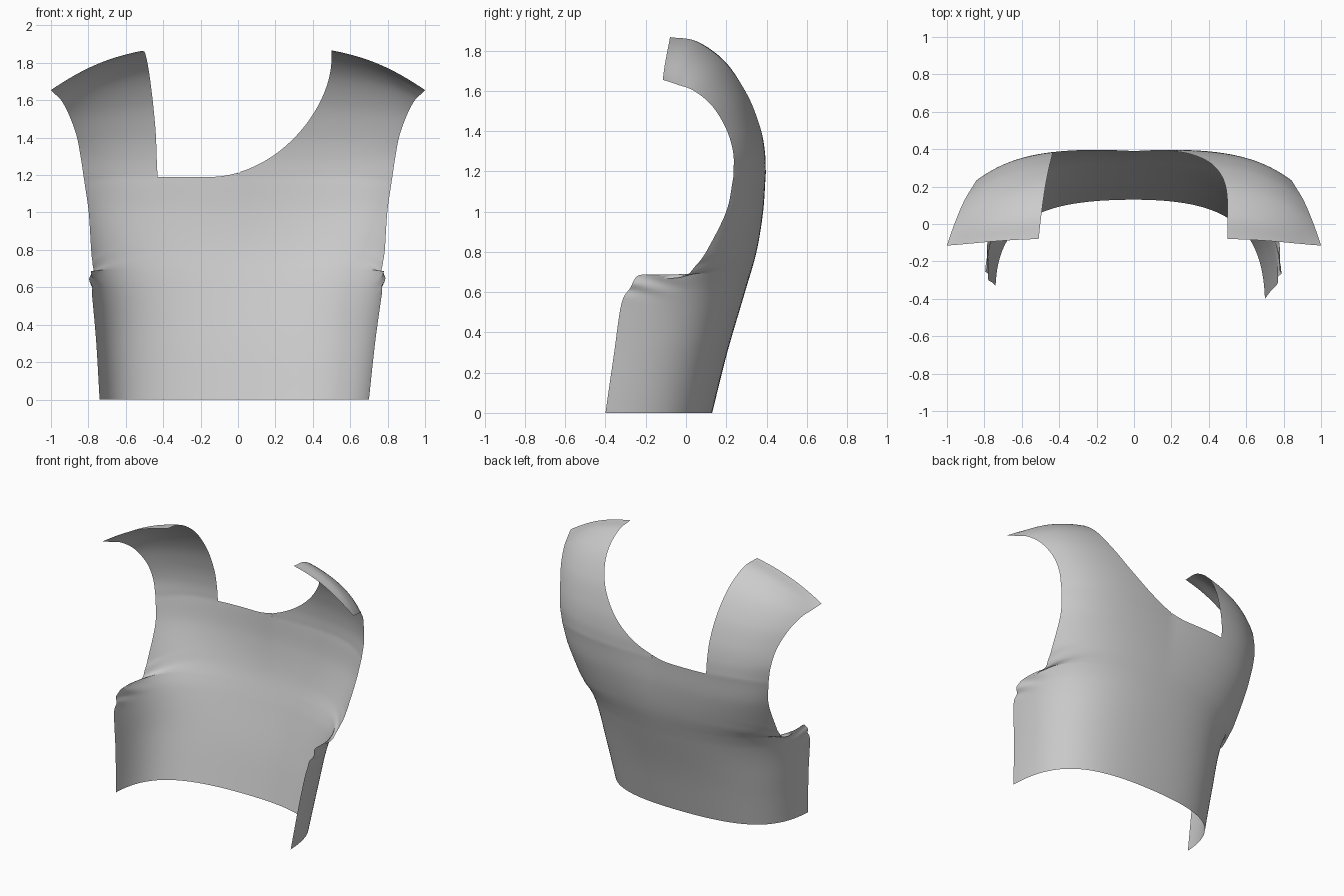
import bpy, bmesh, math
from mathutils import Vector

if "Cube" in bpy.data.objects:
    bpy.data.objects.remove(bpy.data.objects["Cube"])

# Body cross-sections by height: z | centre back y, bend position, bend depth, side x, side y
BODY = [
    (0, .13, .98, .25, .72, -.365),
    (.3, .205, 1.0, .26, .745, -.335),
    (.6, .293, 1.01, .28, .78, -.312),
    (.8, .35, 1.0, .29, .825, -.13),
    (1.0, .381, .93, .31, .832, .1),
    (1.19, .39, .85, .34, .825, .23),
]
# Body rows: centre z, side edge x, y, z (last ones climb the armhole)
ROWS = [
    (0, .72, -.365, 0), (.3, .745, -.335, .3), (.54, .772, -.31, .54), (.62, .78, -.27, .62),
    (.68, .785, -.225, .685), (.73, .776, -.1, .668), (.78, .772, 0, .68), (.84, .776, .05, .73),
    (.92, .785, .1, .8), (1.07, .798, .2, 1.0), (1.19, .822, .235, 1.17),
]
# Shoulder rows: centre y, z | bend position, bend depth | armhole edge x, y, z | left neck x
STRAP = [
    (.39, 1.19, .85, .34, .822, .235, 1.17, .43),
    (.385, 1.3, .84, .36, .84, .235, 1.29, .435),
    (.362, 1.43, .84, .36, .863, .2, 1.41, .44),
    (.305, 1.6, .84, .36, .905, .13, 1.525, .455),
    (.2, 1.77, .85, .38, .945, .04, 1.6, .475),
    (.05, 1.885, .83, .4, .975, -.04, 1.63, .495),
    (-.09, 1.905, .79, .5, 1.0, -.115, 1.655, .51),
]
SUB = 8
NECK = (len(ROWS) - 1) * SUB
LAST = NECK + (len(STRAP) - 1) * SUB


def clamp(v):
    return min(1, max(0, v))


def spline(keys, x):
    """Smooth interpolation of keys; the first column is the parameter."""
    def slope(i):
        a, b = keys[max(i - 1, 0)], keys[min(i + 1, len(keys) - 1)]
        return [(q - p) / (b[0] - a[0]) for p, q in zip(a, b)]
    i = 0
    while i < len(keys) - 2 and x > keys[i + 1][0]:
        i += 1
    h = keys[i + 1][0] - keys[i][0]
    t = clamp((x - keys[i][0]) / h)
    return [p * (1 + 2 * t) * (1 - t)**2 + m * h * t * (1 - t)**2
            + q * t * t * (3 - 2 * t) + n * h * t * t * (t - 1)
            for p, q, m, n in zip(keys[i], keys[i + 1], slope(i), slope(i + 1))][1:]


def indexed(keys):
    return [(i, *k) for i, k in enumerate(keys)]


def arc(yc, zc, k, m, xe, ye, ze, u):
    """Half cross-section from the centre back (u=0) to the side (u=1)."""
    v = 1 - u
    rise = .032 * clamp((zc - .7) / .5)
    p1 = Vector(((.7 - .1 * clamp((zc - .6))) * xe, yc + rise, zc))
    p2 = Vector((k * xe, yc + (ye - yc) * m, zc + (ze - zc) * .45))
    return (Vector((0, yc, zc)) * v**3 + p1 * (3 * v * v * u)
            + p2 * (3 * v * u * u) + Vector((xe, ye, ze)) * u**3)


def body(z, u, side):
    yc, k, m, xe, ye = spline(BODY, z)
    low = clamp(1 - z / .8)
    return arc(yc, z, k, m, xe - side * .02 * low, ye - side * .035 * low, z, u)


def bisect(test):
    lo, hi = 0, 1
    for _ in range(22):
        mid = (lo + hi) / 2
        lo, hi = (mid, hi) if test(mid) else (lo, mid)
    return hi


def row_curve(r, side):
    """Point function of one row, plus where the right and left necklines cut it."""
    if r <= NECK:
        zc, xe, ye, ze = spline(indexed(ROWS), r / SUB)
        low = clamp(1 - ze / .8)
        xe -= side * .02 * low
        ye -= side * .035 * low
        end = bisect(lambda s: body(ze, s, side).y > ye)
        tip = body(ze, end, side)

        def raw(u):
            p = body(zc + (ze - zc) * u**2.5, u * end, side)
            return p + Vector((xe - tip.x, ye - tip.y, 0)) * u**3
        xr, xl = 0, .43
    else:
        *k, xl = spline(indexed(STRAP), (r - NECK) / SUB)
        raw = lambda u: arc(*k, u)
        n = 1.87
        xr = -.15 + .65 * (1 - clamp((1.86 - k[1]) / .67)**n)**(1 / n)

    def at(u):
        p = raw(u)
        # underarm creases
        fade = clamp((u - .7) / .3)**1.5 * math.exp(-((p.z - .64) / .05)**2)
        p.x += .01 * fade * math.sin(p.z * 60 + p.y * 22)
        p.x *= side
        return p

    def find(x):
        return bisect(lambda u: abs(at(u).x) < x) if x > 0 else 0
    return at, find(xr), find(xl)


def patch(bm, side, last, cols, limits, lift=0):
    grid = []
    for r in range(last + 1):
        at, ur, ul = row_curve(r, side)
        a, b = limits(ur, ul)
        row = [at(a + (b - a) * c / cols) for c in range(cols + 1)]
        if r == NECK:
            for p in row:
                p.z += lift * clamp(1 - abs(p.x) / .15)**2
        grid.append([bm.verts.new(p) for p in row])
    for p, q in zip(grid, grid[1:]):
        for c in range(cols):
            bm.faces.new((p[c], p[c + 1], q[c + 1], q[c]))


bm = bmesh.new()
# right half with curved neckline
patch(bm, 1, LAST, 32, lambda ur, ul: (ur, 1))
# left centre below the square neck corner
patch(bm, -1, NECK, 14, lambda ur, ul: (0, ul), .023)
# left side and shoulder strap
patch(bm, -1, LAST, 22, lambda ur, ul: (ul, 1))
bmesh.ops.remove_doubles(bm, verts=bm.verts, dist=.0004)
bmesh.ops.recalc_face_normals(bm, faces=bm.faces)
if sum(f.normal.y * f.calc_area() for f in bm.faces) < 0:
    bmesh.ops.reverse_faces(bm, faces=bm.faces)
for f in bm.faces:
    f.smooth = True

mesh = bpy.data.meshes.new("garment_back_panel")
bm.to_mesh(mesh)
bm.free()
panel = bpy.data.objects.new("garment_back_panel", mesh)
bpy.context.collection.objects.link(panel)
